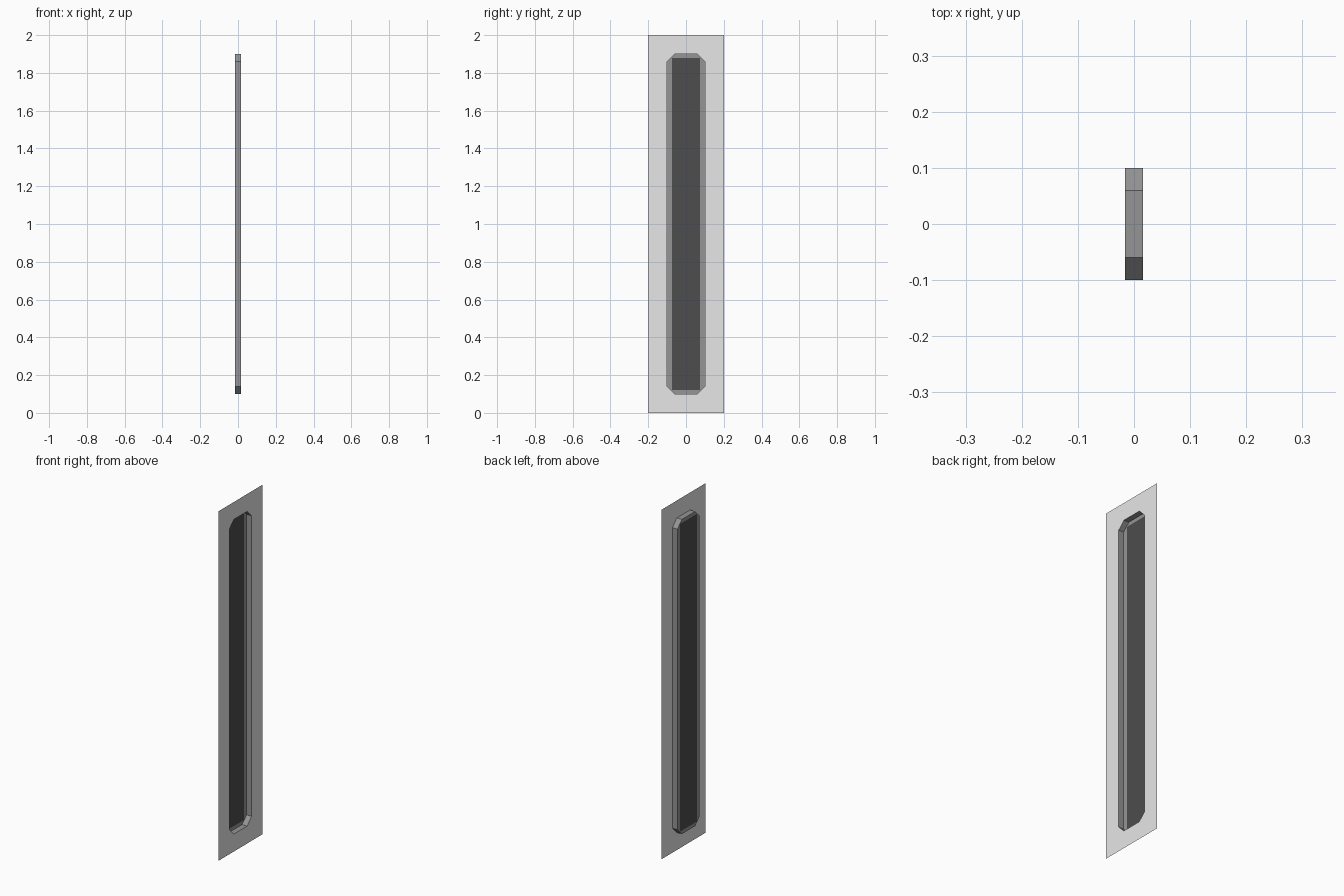
import bpy
import bmesh

if "Cube" in bpy.data.objects:
    bpy.data.objects.remove(bpy.data.objects["Cube"], do_unlink=True)

FRONT, BACK, MID = 0.016, -0.016, 1.0


def material(name, grey):
    mat = bpy.data.materials.new(name)
    mat.use_nodes = True
    colour = (grey, grey, grey, 1)
    mat.diffuse_color = colour
    mat.node_tree.nodes["Principled BSDF"].inputs["Base Color"].default_value = colour
    return mat


def outline(half_width, half_height, cut=0):
    """Rectangle in the y-z plane, with optional cut corners."""
    w, h = half_width, half_height
    if not cut:
        return [(w, -h), (w, h), (-w, h), (-w, -h)]
    return [(w - cut, -h), (w, cut - h), (w, h - cut), (w - cut, h),
            (cut - w, h), (-w, h - cut), (-w, cut - h), (cut - w, -h)]


def add_loop(bm, points, x):
    verts = [bm.verts.new((x, y, z + MID)) for y, z in points]
    edges = [bm.edges.new((v, verts[(i + 1) % len(verts)])) for i, v in enumerate(verts)]
    return verts, edges


def finish(bm, name, mat):
    mesh = bpy.data.meshes.new(name)
    bm.to_mesh(mesh)
    bm.free()
    mesh.materials.append(mat)
    obj = bpy.data.objects.new(name, mesh)
    bpy.context.collection.objects.link(obj)
    return obj


def flat_part(name, mat, x, *outlines):
    """Flat sheet facing +x; a second outline becomes a hole."""
    bm = bmesh.new()
    edges = []
    for points in outlines:
        edges += add_loop(bm, points, x)[1]
    bmesh.ops.triangle_fill(bm, edges=edges, use_beauty=True, normal=(1, 0, 0))
    for face in bm.faces:
        face.normal_update()
        if face.normal.x < 0:
            face.normal_flip()
    bmesh.ops.dissolve_limit(bm, angle_limit=0.01, verts=bm.verts, edges=bm.edges)
    return finish(bm, name, mat)


light = material("light grey", 0.8)
middle = material("middle grey", 0.3)
dark = material("dark grey", 0.075)

plate = outline(0.2, 1.0)
slot = outline(0.1, 0.9, 0.04)
panel = outline(0.075, 0.88)

# Thin surround, recess floor rim and dark centre panel
flat_part("wall_plate", light, FRONT, plate, slot)
flat_part("recess_rim", middle, BACK, slot, panel)
flat_part("recess_panel", dark, BACK, panel)

# Straight recess walls joining plate and floor, facing inwards
bm = bmesh.new()
a = add_loop(bm, slot, FRONT)[0]
b = add_loop(bm, slot, BACK)[0]
for i in range(len(a)):
    j = (i + 1) % len(a)
    bm.faces.new((a[i], a[j], b[j], b[i]))
for face in bm.faces:
    face.normal_update()
    centre = face.calc_center_median()
    if face.normal.y * centre.y + face.normal.z * (centre.z - MID) > 0:
        face.normal_flip()
finish(bm, "recess_walls", middle)
